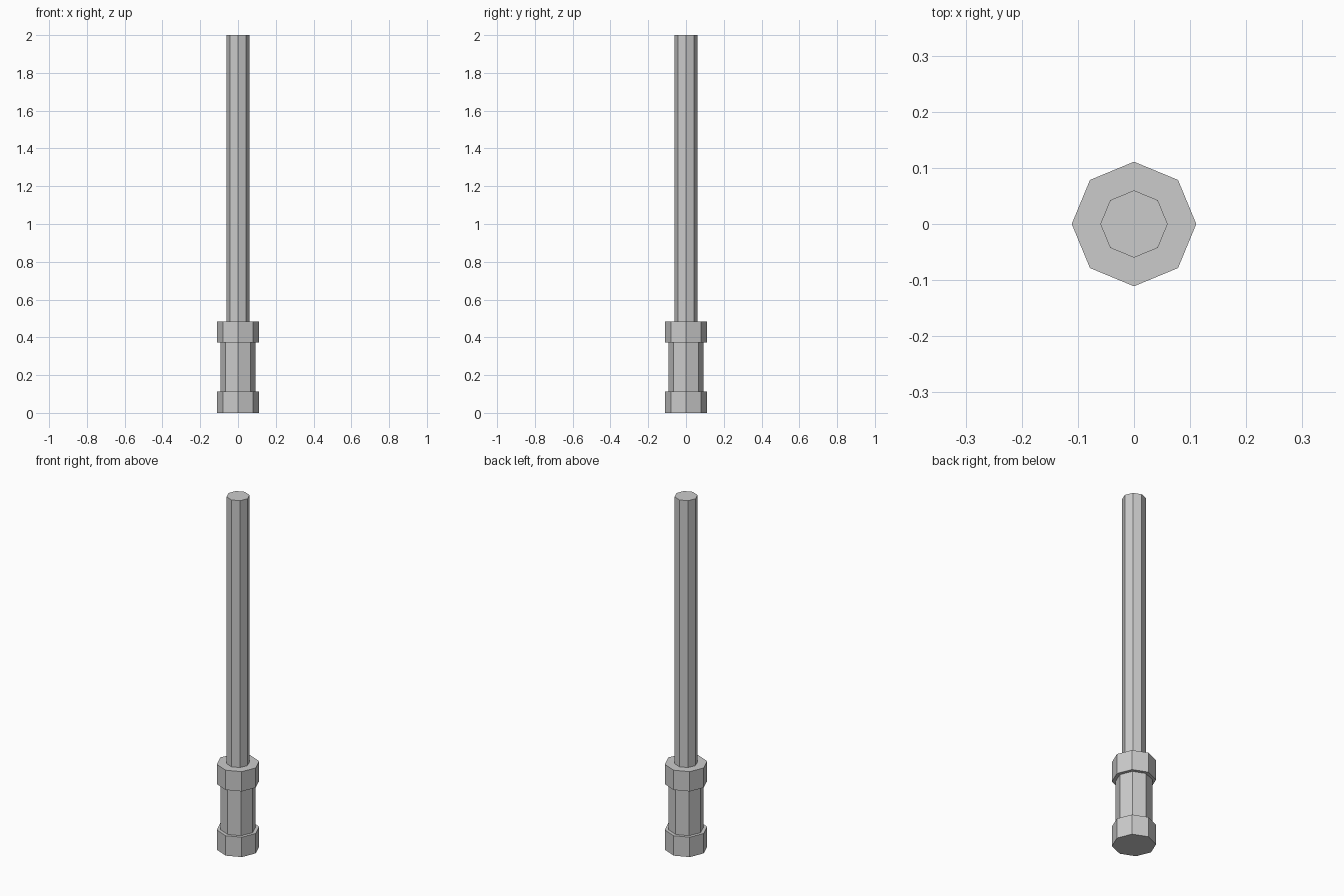
import bpy

if "Cube" in bpy.data.objects:
    bpy.data.objects.remove(bpy.data.objects["Cube"])


def octagon_rod(name, radius, z0, z1):
    """Flat-shaded eight-sided cylinder between two heights."""
    bpy.ops.mesh.primitive_cylinder_add(
        vertices=8, radius=radius, depth=z1 - z0, location=(0, 0, (z0 + z1) / 2))
    obj = bpy.context.object
    obj.name = name
    obj.data.name = name
    return obj


# Handle: two wide collars around a narrower grip
octagon_rod("bottom_collar", 0.111, 0.0, 0.113)
octagon_rod("grip", 0.0925, 0.113, 0.373)
octagon_rod("top_collar", 0.111, 0.373, 0.485)

# Long slender rod rising from the handle
octagon_rod("blade", 0.06, 0.485, 2.0)
